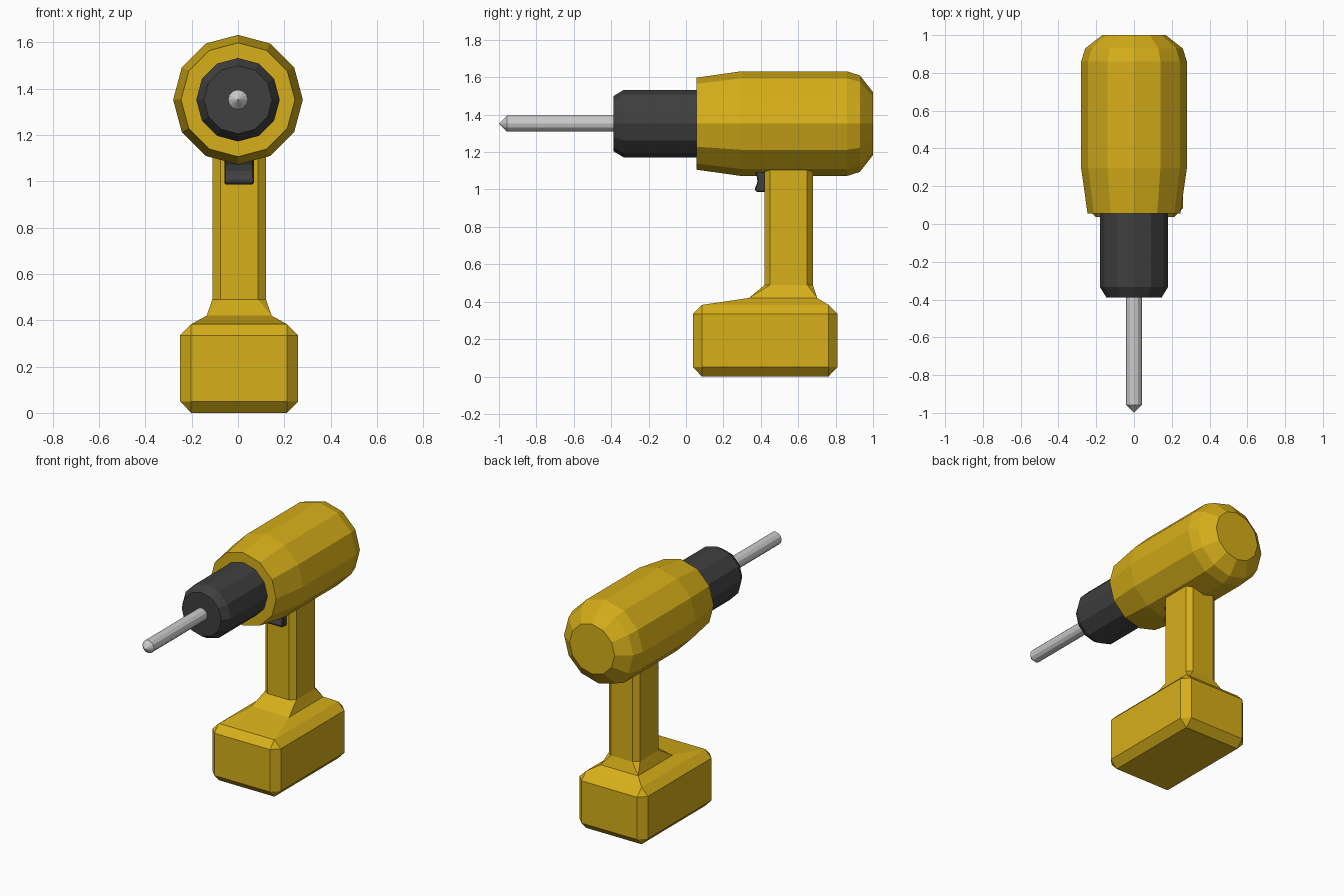
import bpy, bmesh
from math import sin, cos, pi

if "Cube" in bpy.data.objects:
    bpy.data.objects.remove(bpy.data.objects["Cube"])


def material(name, rgb):
    m = bpy.data.materials.new(name)
    m.diffuse_color = (*rgb, 1)
    m.use_nodes = True
    m.node_tree.nodes["Principled BSDF"].inputs["Base Color"].default_value = m.diffuse_color
    return m


YELLOW = material("yellow_plastic", (0.68, 0.43, 0.01))
DARK = material("dark_plastic", (0.05, 0.05, 0.05))


def loft(name, rings, mat=None):
    """Skin a list of equal-length point rings and cap both ends."""
    bm = bmesh.new()
    loops = [[bm.verts.new(p) for p in ring] for ring in rings]
    n = len(rings[0])
    for a, b in zip(loops, loops[1:]):
        for i in range(n):
            j = (i + 1) % n
            bm.faces.new((a[i], a[j], b[j], b[i]))
    bm.faces.new(loops[0])
    bm.faces.new(loops[-1])
    bmesh.ops.remove_doubles(bm, verts=bm.verts[:], dist=0.0005)
    bmesh.ops.recalc_face_normals(bm, faces=bm.faces[:])
    mesh = bpy.data.meshes.new(name)
    bm.to_mesh(mesh)
    bm.free()
    obj = bpy.data.objects.new(name, mesh)
    bpy.context.collection.objects.link(obj)
    if mat:
        mesh.materials.append(mat)
    return obj


def lathe(name, profile, mat=None, sides=12, axis_z=1.352):
    """Turn (y, radius) pairs around the drill axis."""
    angles = [2 * pi * k / sides for k in range(sides)]
    return loft(name, [[(r * sin(a), y, axis_z + r * cos(a)) for a in angles]
                       for y, r in profile], mat)


def octagon(z, half_x, y0, y1, cut_x=0.0, cut_y=0.0, cx=0.005):
    """Horizontal rectangle with chamfered corners (cut 0 = sharp corner)."""
    x0, x1 = cx - half_x, cx + half_x
    return [(x, y, z) for x, y in (
        (x0 + cut_x, y0), (x1 - cut_x, y0), (x1, y0 + cut_y), (x1, y1 - cut_y),
        (x1 - cut_x, y1), (x0 + cut_x, y1), (x0, y1 - cut_y), (x0, y0 + cut_y))]


# Motor housing, chuck and drill bit along the y axis
lathe("motor_housing", [(0.056, 0.246), (0.297, 0.28), (0.86, 0.28),
                        (0.93, 0.258), (1.0, 0.168)], YELLOW)
lathe("chuck", [(-0.388, 0.147), (-0.334, 0.18), (0.10, 0.18)], DARK)
lathe("drill_bit", [(-1.0, 0.0), (-0.957, 0.043), (-0.30, 0.043)])

# Battery base flaring up into the handle
loft("handle_and_battery", [
    octagon(0.0, 0.207, 0.085, 0.762),
    octagon(0.05, 0.255, 0.037, 0.81, 0.048, 0.048),
    octagon(0.335, 0.255, 0.037, 0.81, 0.048, 0.048),
    octagon(0.383, 0.207, 0.085, 0.762),
    octagon(0.42, 0.14, 0.337, 0.702),
    octagon(0.49, 0.116, 0.42, 0.678, 0.035, 0.03),
    octagon(1.2, 0.116, 0.42, 0.678, 0.035, 0.03)], YELLOW)

# Trigger: finger-curved side profile extruded across x
side = [(0.362, 1.15), (0.366, 1.095), (0.378, 1.07), (0.382, 1.045),
        (0.376, 1.022), (0.367, 1.005), (0.376, 0.987), (0.45, 0.987), (0.45, 1.15)]
trigger = loft("trigger", [[(x, y, z) for y, z in side] for x in (-0.058, 0.068)], DARK)
bevel = trigger.modifiers.new("soft_edges", 'BEVEL')
bevel.width = 0.005
bevel.segments = 1
bevel.limit_method = 'ANGLE'
